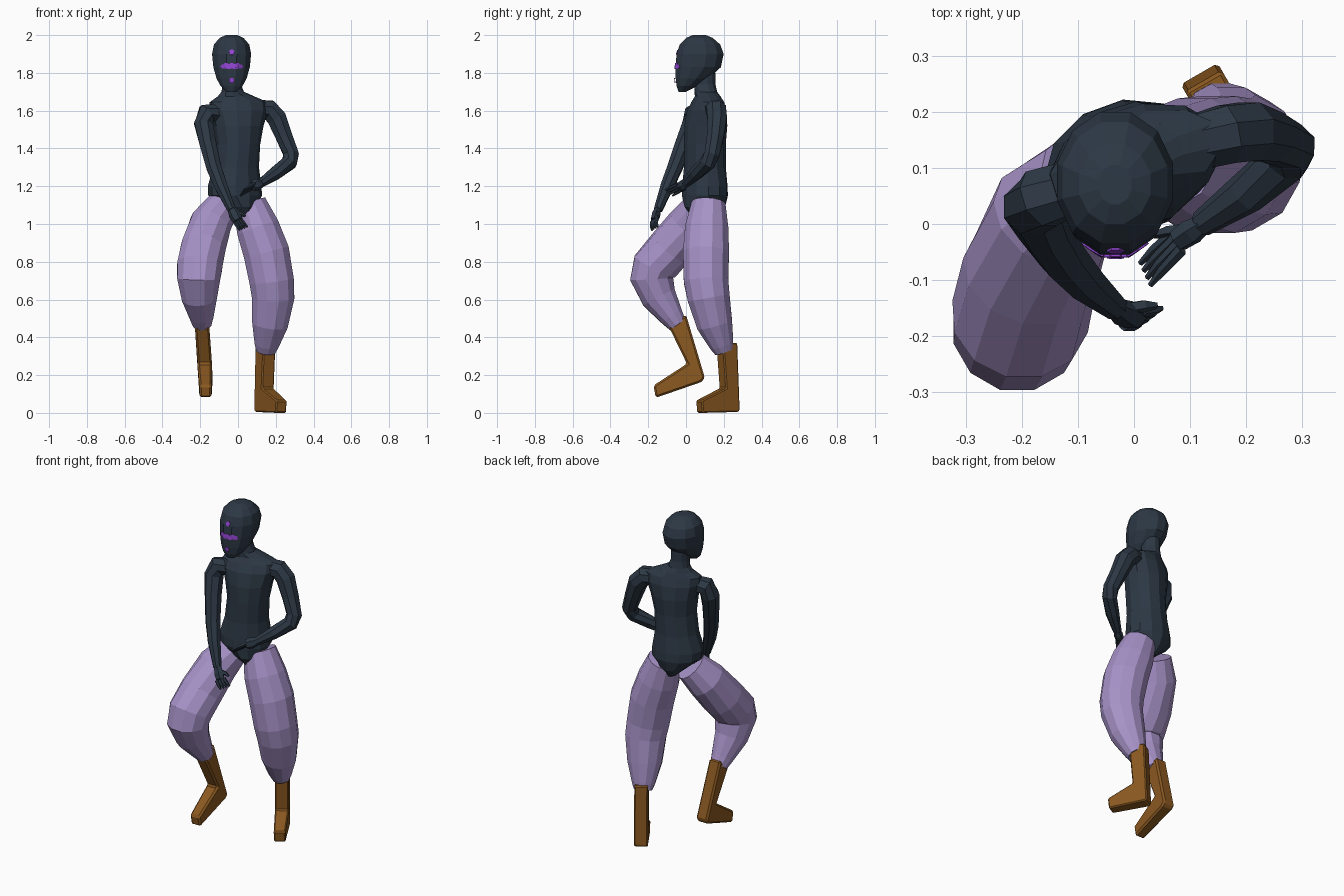
import bpy, bmesh, math
from mathutils import Vector
from mathutils.bvhtree import BVHTree


def material(name, rgb):
    m = bpy.data.materials.new(name)
    lin = [c / 12.92 if c <= 0.04045 else ((c + 0.055) / 1.055) ** 2.4 for c in rgb]
    m.diffuse_color = (*lin, 1)
    return m


SLATE = material("dark slate", (0.175, 0.22, 0.27))
LILAC = material("lilac cloth", (0.655, 0.575, 0.785))
BROWN = material("brown leather", (0.54, 0.345, 0.125))
PURPLE = material("bright purple", (0.58, 0.27, 0.83))


def finish(name, bm, mat):
    bmesh.ops.recalc_face_normals(bm, faces=bm.faces)
    me = bpy.data.meshes.new(name)
    bm.to_mesh(me)
    bm.free()
    me.materials.append(mat)
    ob = bpy.data.objects.new(name, me)
    bpy.context.collection.objects.link(ob)
    return ob


def skin(name, rings, mat):
    """Join equal-sized rings of points into a closed, flat-faced body."""
    bm = bmesh.new()
    loops = [[bm.verts.new(p) for p in r] for r in rings]
    n = len(loops[0])
    for a, b in zip(loops, loops[1:]):
        for i in range(n):
            j = (i + 1) % n
            bm.faces.new((a[i], a[j], b[j], b[i]))
    bm.faces.new(loops[0])
    bm.faces.new(loops[-1])
    return finish(name, bm, mat)


def tube(name, path, mat, n=8, flat=1.0):
    """Sweep a round section along (x, y, z, radius) points."""
    pts = [Vector(p[:3]) for p in path]
    rings = []
    for k, p in enumerate(pts):
        ins = (p - pts[k - 1]).normalized() if k else Vector()
        out = (pts[k + 1] - p).normalized() if k < len(pts) - 1 else Vector()
        t = (ins + out).normalized()
        u = (Vector((0, 1, 0)) - t * t.y).normalized()
        v = t.cross(u)
        r = path[k][3]
        rings.append([p + u * r * flat * math.cos(a) + v * r * math.sin(a)
                      for a in (2 * math.pi * (i + 0.5) / n for i in range(n))])
    return skin(name, rings, mat)


def stack(name, levels, mat, n=12):
    """Horizontal ovals (z, cx, cy, rx, ry, turn in degrees)."""
    rings = []
    for z, cx, cy, rx, ry, turn in levels:
        t = math.radians(turn)
        ring = []
        for i in range(n):
            a = 2 * math.pi * (i + 0.5) / n
            x, y = rx * math.cos(a), ry * math.sin(a)
            ring.append((cx + x * math.cos(t) - y * math.sin(t),
                         cy + x * math.sin(t) + y * math.cos(t), z))
        rings.append(ring)
    return skin(name, rings, mat)


# Torso, twisted so the left shoulder sits back, running up into the neck
stack("torso", [
    (1.04, 0.015, 0.10, 0.035, 0.075, 20),
    (1.09, 0.005, 0.10, 0.085, 0.110, 20),
    (1.15, -0.015, 0.10, 0.145, 0.120, 20),
    (1.20, -0.018, 0.10, 0.145, 0.118, 20),
    (1.30, -0.010, 0.10, 0.122, 0.110, 18),
    (1.42, 0.000, 0.10, 0.118, 0.110, 18),
    (1.52, 0.002, 0.105, 0.135, 0.112, 17),
    (1.60, 0.004, 0.11, 0.160, 0.100, 17),
    (1.645, 0.004, 0.115, 0.160, 0.080, 17),
    (1.675, -0.01, 0.115, 0.100, 0.066, 15),
    (1.70, -0.028, 0.105, 0.060, 0.060, 8),
    (1.74, -0.033, 0.10, 0.050, 0.058, 0),
    (1.80, -0.033, 0.10, 0.050, 0.058, 0)], SLATE)

# Head: (z, front y, back y, half width)
head = stack("head", [(z, -0.034, (f + b) / 2, w * 1.03, (b - f) / 2 * 1.03, 0) for z, f, b, w in [
    (1.70, -0.040, 0.000, 0.026),
    (1.73, -0.050, 0.060, 0.058),
    (1.77, -0.055, 0.120, 0.080),
    (1.83, -0.057, 0.185, 0.097),
    (1.90, -0.050, 0.200, 0.104),
    (1.95, -0.034, 0.182, 0.094),
    (1.985, 0.000, 0.142, 0.064),
    (2.00, 0.035, 0.105, 0.030)]], SLATE)

# Face markings: thin plates laid on the head, forehead dot, eye band, chin dot
tree = BVHTree.FromPolygons([v.co for v in head.data.vertices],
                            [p.vertices for p in head.data.polygons])


def marking(name, spots):
    bm = bmesh.new()
    for sx, sz, r in spots:
        pts = []
        for i in range(7):
            a = math.pi / 3 * i
            k = 0 if i == 6 else r
            o = Vector((sx + k * math.cos(a), -1, sz + k * math.sin(a)))
            hit = tree.ray_cast(o, Vector((0, 1, 0)))[0]
            pts.append(bm.verts.new(hit - Vector((0, 0.004, 0))))
        for i in range(6):
            bm.faces.new((pts[i], pts[(i + 1) % 6], pts[6]))
    ob = finish(name, bm, PURPLE)
    s = ob.modifiers.new("thickness", 'SOLIDIFY')
    s.thickness = 0.004


marking("forehead_dot", [(-0.033, 1.91, 0.015)])
marking("eye_band", [(-0.033 + 0.0155 * k, 1.838 - 0.004 * (k % 2), 0.013 if abs(k) == 3 else 0.016)
                     for k in range(-3, 4)])
marking("chin_dot", [(-0.033, 1.76, 0.015)])

# Arms
tube("right_arm", [(-0.10, 0.07, 1.59, 0.050), (-0.165, 0.045, 1.585, 0.056),
                   (-0.182, 0.03, 1.53, 0.054), (-0.160, -0.01, 1.43, 0.048),
                   (-0.128, -0.058, 1.30, 0.043), (-0.090, -0.10, 1.20, 0.037),
                   (-0.034, -0.148, 1.075, 0.024)], SLATE)
tube("left_arm", [(0.09, 0.14, 1.61, 0.052), (0.165, 0.16, 1.605, 0.056),
                  (0.205, 0.165, 1.56, 0.056), (0.245, 0.155, 1.46, 0.048),
                  (0.281, 0.138, 1.37, 0.044), (0.272, 0.115, 1.325, 0.043),
                  (0.20, 0.055, 1.27, 0.038), (0.12, 0.0, 1.215, 0.024)], SLATE)


# Hands: a palm, four fingers and a thumb
def hand(side, wrist, knuckle, tip, spread, thumb):
    w, k, t, s = map(Vector, (wrist, knuckle, tip, spread))
    tube(side + "_palm", [(*w, 0.023), (*w.lerp(k, 0.5), 0.032), (*k, 0.028)], SLATE, 6, 0.75)
    for i in range(4):
        d = s * (i - 1.5)
        a, b = k + d * 0.8, t + d
        bend = a.lerp(b, 0.55) + (k - w).normalized() * 0.006
        tube(f"{side}_finger_{i + 1}", [(*a, 0.011), (*bend, 0.009), (*b, 0.005)], SLATE, 5)
    tube(side + "_thumb", [(*w.lerp(k, 0.3), 0.013), (*w.lerp(Vector(thumb), 0.7), 0.012),
                           (*thumb, 0.006)], SLATE, 5)


hand("right", (-0.034, -0.148, 1.08), (-0.002, -0.168, 1.02), (0.030, -0.165, 0.975),
     (0.013, 0.010, 0.006), (0.040, -0.145, 1.04))
hand("left", (0.125, 0.002, 1.217), (0.078, -0.030, 1.200), (0.020, -0.090, 1.165),
     (0.006, -0.013, 0.010), (0.035, -0.02, 1.175))

# Baggy trouser legs, gathered at the cuff
tube("right_trouser_leg", [(-0.085, 0.075, 1.09, 0.092), (-0.145, 0.015, 1.00, 0.113),
                           (-0.185, -0.085, 0.87, 0.122), (-0.203, -0.165, 0.775, 0.124),
                           (-0.208, -0.182, 0.71, 0.118), (-0.205, -0.142, 0.61, 0.096),
                           (-0.193, -0.075, 0.51, 0.065), (-0.190, -0.043, 0.465, 0.050)], LILAC, 12)
tube("left_trouser_leg", [(0.06, 0.12, 1.11, 0.092), (0.105, 0.11, 0.98, 0.118),
                          (0.150, 0.106, 0.85, 0.126), (0.178, 0.106, 0.70, 0.122),
                          (0.186, 0.120, 0.61, 0.116), (0.170, 0.152, 0.47, 0.098),
                          (0.152, 0.190, 0.36, 0.066), (0.147, 0.203, 0.325, 0.052)], LILAC, 12)


# Boots: a side profile of (forward, height) points given thickness
def boot(name, heel, heading, lean, profile):
    d = Vector((*heading, 0)).normalized()
    side = Vector((-d.y, d.x, 0))
    bm = bmesh.new()
    half = 0.038
    walls = []
    for sgn in (-1, 1):
        walls.append([bm.verts.new(Vector((*heel, z)) + d * s
                                   + side * (sgn * half * (0.85 if s > 0.2 else 1)
                                             + lean * max(z - 0.2, 0)))
                      for s, z in profile])
    a, b = walls
    n = len(a)
    for i in range(n):
        j = (i + 1) % n
        bm.faces.new((a[i], a[j], b[j], b[i]))
    bm.faces.new(a)
    bm.faces.new(b)
    ob = finish(name, bm, BROWN)
    m = ob.modifiers.new("soft edges", 'BEVEL')
    m.width = 0.010
    m.segments = 1


boot("right_boot", (-0.172, 0.1), (0, -1), -0.07,
     [(0.0, 0.185), (0.02, 0.163), (0.26, 0.08), (0.272, 0.145),
      (0.095, 0.26), (0.19, 0.455), (0.10, 0.52)])
boot("left_boot", (0.116, 0.268), (0.5, -0.866), 0.0,
     [(0.0, 0.015), (0.008, 0.005), (0.225, 0.0), (0.232, 0.065),
      (0.085, 0.130), (0.105, 0.37), (0.015, 0.37)])
